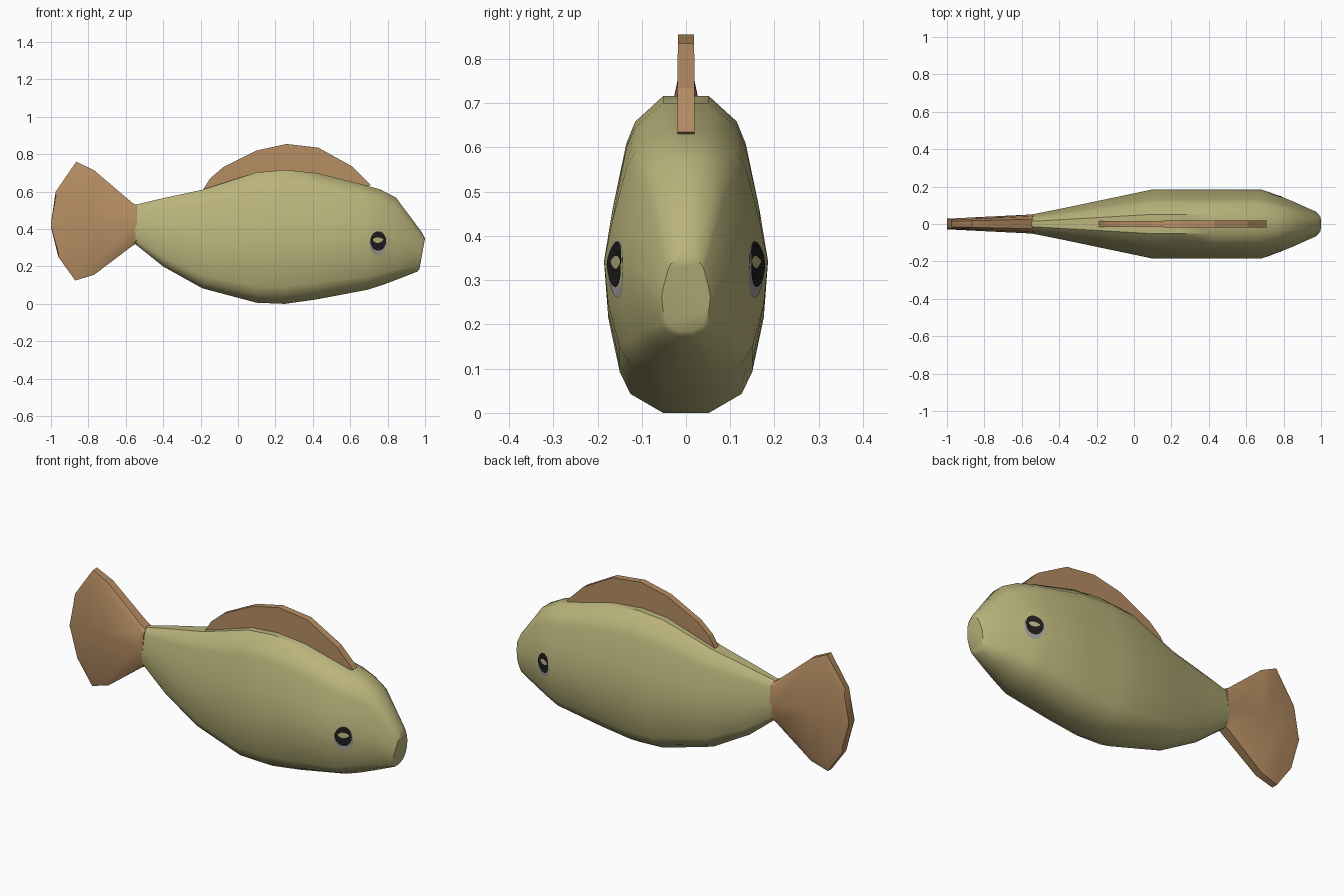
import bpy, bmesh, math
from mathutils import Vector
from mathutils.bvhtree import BVHTree

if "Cube" in bpy.data.objects:
    bpy.data.objects.remove(bpy.data.objects["Cube"])


def material(name, rgb):
    m = bpy.data.materials.new(name)
    m.diffuse_color = (*rgb, 1)
    m.use_nodes = True
    m.node_tree.nodes["Principled BSDF"].inputs["Base Color"].default_value = m.diffuse_color
    return m


OLIVE = material("olive skin", (0.49, 0.455, 0.20))
BROWN = material("brown fin", (0.47, 0.27, 0.125))
BLACK = material("black pupil", (0.012, 0.012, 0.013))
GREY = material("grey eye rim", (0.33, 0.32, 0.31))


def finish(name, bm, mat, angle=None):
    bmesh.ops.recalc_face_normals(bm, faces=bm.faces)
    me = bpy.data.meshes.new(name)
    bm.to_mesh(me)
    ob = bpy.data.objects.new(name, me)
    bpy.context.collection.objects.link(ob)
    me.materials.append(mat)
    if angle:
        bpy.ops.object.select_all(action='DESELECT')
        ob.select_set(True)
        bpy.context.view_layer.objects.active = ob
        bpy.ops.object.shade_smooth_by_angle(angle=math.radians(angle))
    return ob


def loft(stations, half):
    """Stations: x top, z top, x bottom, z bottom, half width.
    half: right half of the section, bottom to top, as (width, height) fractions."""
    section = half + [(-w, t) for w, t in reversed(half) if w > 0]
    bm = bmesh.new()
    rings = []
    for xt, zt, xb, zb, hw in stations:
        rings.append([bm.verts.new((xb + (xt - xb) * t, w * hw, zb + (zt - zb) * t))
                      for w, t in section])
    n = len(section)
    for a, b in zip(rings, rings[1:]):
        for i in range(n):
            j = (i + 1) % n
            bm.faces.new((a[i], a[j], b[j], b[i]))
    bm.faces.new(rings[0])
    bm.faces.new(rings[-1])
    return bm


# Body: oval sections from tail root to blunt snout
body_bm = loft([
    (-0.55, 0.53, -0.55, 0.32, 0.05),
    (-0.40, 0.565, -0.40, 0.20, 0.08),
    (-0.19, 0.61, -0.19, 0.083, 0.124),
    (0.10, 0.703, 0.10, 0.006, 0.185),
    (0.25, 0.716, 0.25, 0.0, 0.185),
    (0.42, 0.70, 0.42, 0.024, 0.185),
    (0.67, 0.637, 0.69, 0.075, 0.185),
    (0.76, 0.612, 0.77, 0.10, 0.154),
    (0.845, 0.568, 0.85, 0.13, 0.122),
    (0.985, 0.38, 0.96, 0.173, 0.066),
    (1.0, 0.35, 0.97, 0.186, 0.055),
], [(0.28, 0), (0.68, 0.06), (0.81, 0.13), (0.95, 0.30), (1, 0.475),
    (0.9, 0.64), (0.73, 0.85), (0.62, 0.92), (0.28, 1)])
finish("body", body_bm, OLIVE, 38)
skin = BVHTree.FromBMesh(body_bm)

# Tail fin: flattened fan
tail_bm = loft([
    (-0.54, 0.525, -0.54, 0.325, 0.052),
    (-0.565, 0.54, -0.565, 0.31, 0.05),
    (-0.77, 0.715, -0.77, 0.155, 0.040),
    (-0.865, 0.76, -0.87, 0.125, 0.035),
    (-0.975, 0.60, -0.96, 0.25, 0.030),
    (-1.0, 0.43, -1.0, 0.41, 0.028),
], [(0.5, 0), (0.8, 0.08), (1, 0.5), (0.8, 0.92), (0.5, 1)])
finish("tail_fin", tail_bm, BROWN, 30)

# Dorsal fin: thin plate rooted in the back
outline = [(-0.19, 0.605), (-0.15, 0.67), (-0.08, 0.73), (0.10, 0.82), (0.26, 0.855),
           (0.43, 0.835), (0.61, 0.735), (0.71, 0.635), (0.60, 0.60), (0.25, 0.65), (0.0, 0.62)]
fin_bm = bmesh.new()
sides = [[fin_bm.verts.new((x, s * (0.016 + 0.004 * (x + 0.19)), z)) for x, z in outline]
         for s in (-1, 1)]
for side in sides:
    fin_bm.faces.new(side)
for i in range(len(outline)):
    j = (i + 1) % len(outline)
    fin_bm.faces.new((sides[0][i], sides[0][j], sides[1][j], sides[1][i]))
finish("dorsal_fin", fin_bm, BROWN)


# Eyes: thin discs laid on the skin of both sides
def eye_disc(name, side, x, z, rx, rz, lift, mat):
    bm = bmesh.new()
    bmesh.ops.create_circle(bm, cap_ends=True, segments=20, radius=1)
    face = list(bm.faces)
    for _ in range(3):
        bmesh.ops.inset_region(bm, faces=face, thickness=0.25)
    for v in bm.verts:
        px, pz = x + v.co.x * rx, z + v.co.y * rz
        hit = skin.ray_cast(Vector((px, side, pz)), Vector((0, -side, 0)))[0]
        v.co = (px, hit.y + side * lift, pz)
    bmesh.ops.triangulate(bm, faces=bm.faces)
    bmesh.ops.recalc_face_normals(bm, faces=bm.faces)
    if sum(f.normal.y for f in bm.faces) * side < 0:
        bmesh.ops.reverse_faces(bm, faces=bm.faces)
    me = bpy.data.meshes.new(name)
    bm.to_mesh(me)
    me.materials.append(mat)
    bpy.context.collection.objects.link(bpy.data.objects.new(name, me))


for label, side in (("right", -1), ("left", 1)):
    eye_disc("eye_rim_" + label, side, 0.75, 0.324, 0.046, 0.064, 0.002, GREY)
    eye_disc("pupil_" + label, side, 0.75, 0.336, 0.042, 0.052, 0.005, BLACK)
